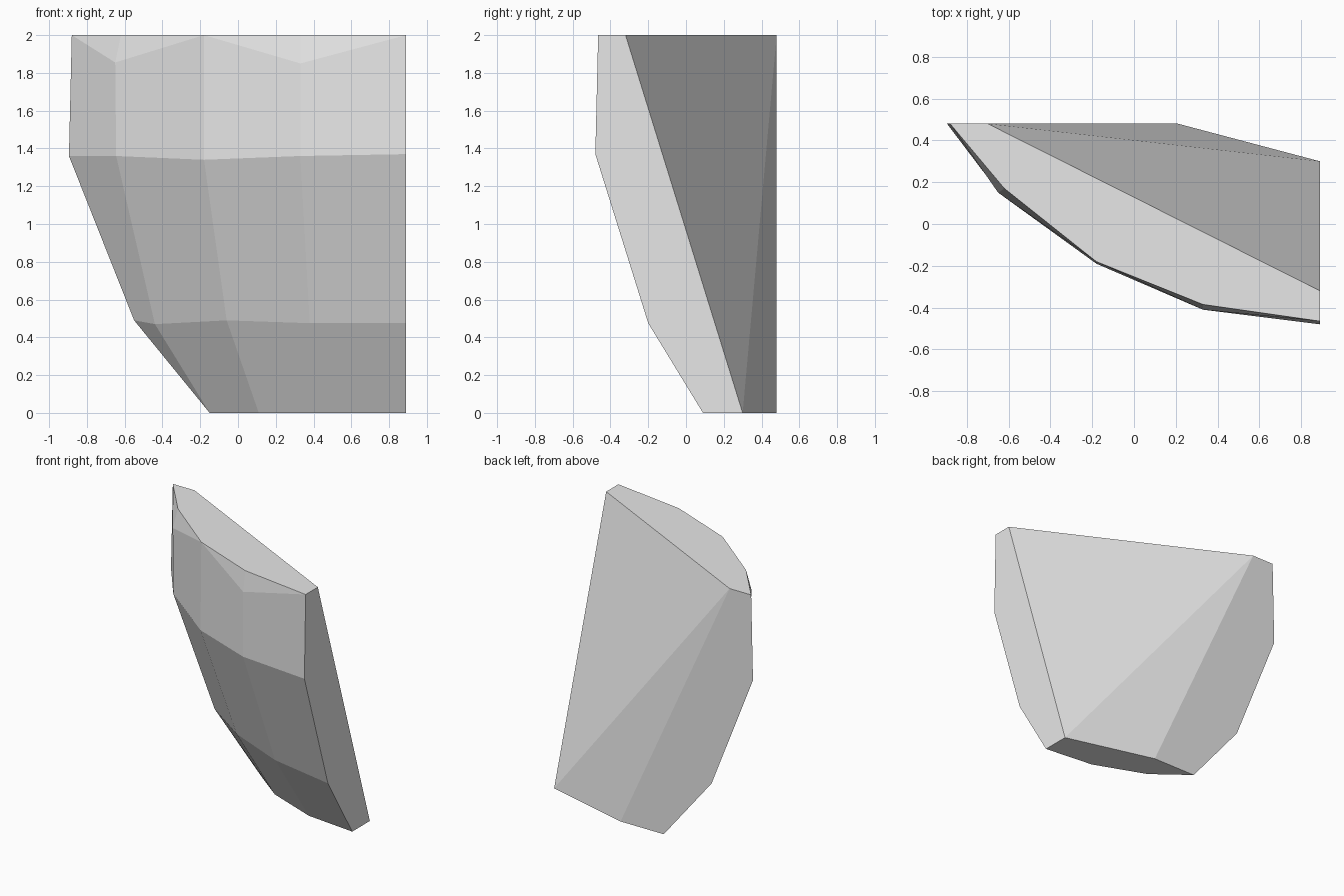
import bpy
import bmesh

# Remove the default cube only
default_cube = bpy.data.objects.get("Cube")
if default_cube:
    bpy.data.objects.remove(default_cube, do_unlink=True)


def make_material(name, colour):
    material = bpy.data.materials.new(name)
    material.use_nodes = True
    material.diffuse_color = colour
    for node in material.node_tree.nodes:
        if node.type == "BSDF_PRINCIPLED":
            node.inputs["Base Color"].default_value = colour
    return material


BACK = 0.48    # flat rear plane
SIDE = 0.89    # flat side plane
TOP = 2.0

# Front contours, each running from the rear plane round to the side plane
rim = [(-0.88, BACK, TOP), (-0.62, 0.17, TOP), (-0.18, -0.18, TOP),
       (0.33, -0.385, TOP), (SIDE, -0.465, TOP)]
shoulder = [(-0.895, BACK, 1.36), (-0.645, 0.15, 1.36), (-0.18, -0.19, 1.34),
            (0.33, -0.41, 1.36), (SIDE, -0.48, 1.37)]
waist = [(-0.55, BACK, 0.49), (-0.44, 0.35, 0.47), (-0.06, 0.07, 0.49),
         (0.38, -0.1, 0.475), (SIDE, -0.2, 0.475)]
foot = [(-0.15, BACK, 0), (-0.15, BACK, 0), (0.11, 0.28, 0),
        (0.5, 0.13, 0), (SIDE, 0.09, 0)]

# Chipped lip: every other rim point drops a little
lip = list(rim)
lip[1] = (-0.65, 0.15, 1.855)
lip[3] = (0.33, -0.41, 1.85)

# Corners of the slanted broken rear
top_left, top_right = (-0.7, BACK, TOP), (SIDE, -0.32, TOP)
foot_left, foot_right = (0.21, BACK, 0), (SIDE, 0.3, 0)

mesh = bpy.data.meshes.new("rock_chunk")
bm = bmesh.new()
corners = {}


def add_face(points):
    """Add a face, sharing corners and skipping collapsed ones."""
    verts = []
    for point in points:
        if point not in corners:
            corners[point] = bm.verts.new(point)
        if corners[point] not in verts:
            verts.append(corners[point])
    if len(verts) > 2:
        bm.faces.new(verts)


# Faceted front
contours = [rim, lip, shoulder, waist, foot]
for upper, lower in zip(contours, contours[1:]):
    for i in range(len(upper) - 1):
        add_face([upper[i], lower[i], lower[i + 1], upper[i + 1]])

# Flat top and bottom
add_face(rim + [top_right, top_left])
add_face(foot + [foot_right, foot_left])

# Flat side and flat rear strip
outline = contours[1:]
add_face([row[-1] for row in outline] + [foot_right, top_right])
add_face([row[0] for row in outline] + [foot_left, top_left])

# Slanted rear facets
add_face([top_left, top_right, foot_right])
add_face([top_left, foot_right, foot_left])

bmesh.ops.recalc_face_normals(bm, faces=bm.faces)
bm.to_mesh(mesh)
bm.free()

mesh.materials.append(make_material("stone grey", (0.8, 0.8, 0.8, 1)))
chunk = bpy.data.objects.new("rock_chunk", mesh)
bpy.context.collection.objects.link(chunk)
